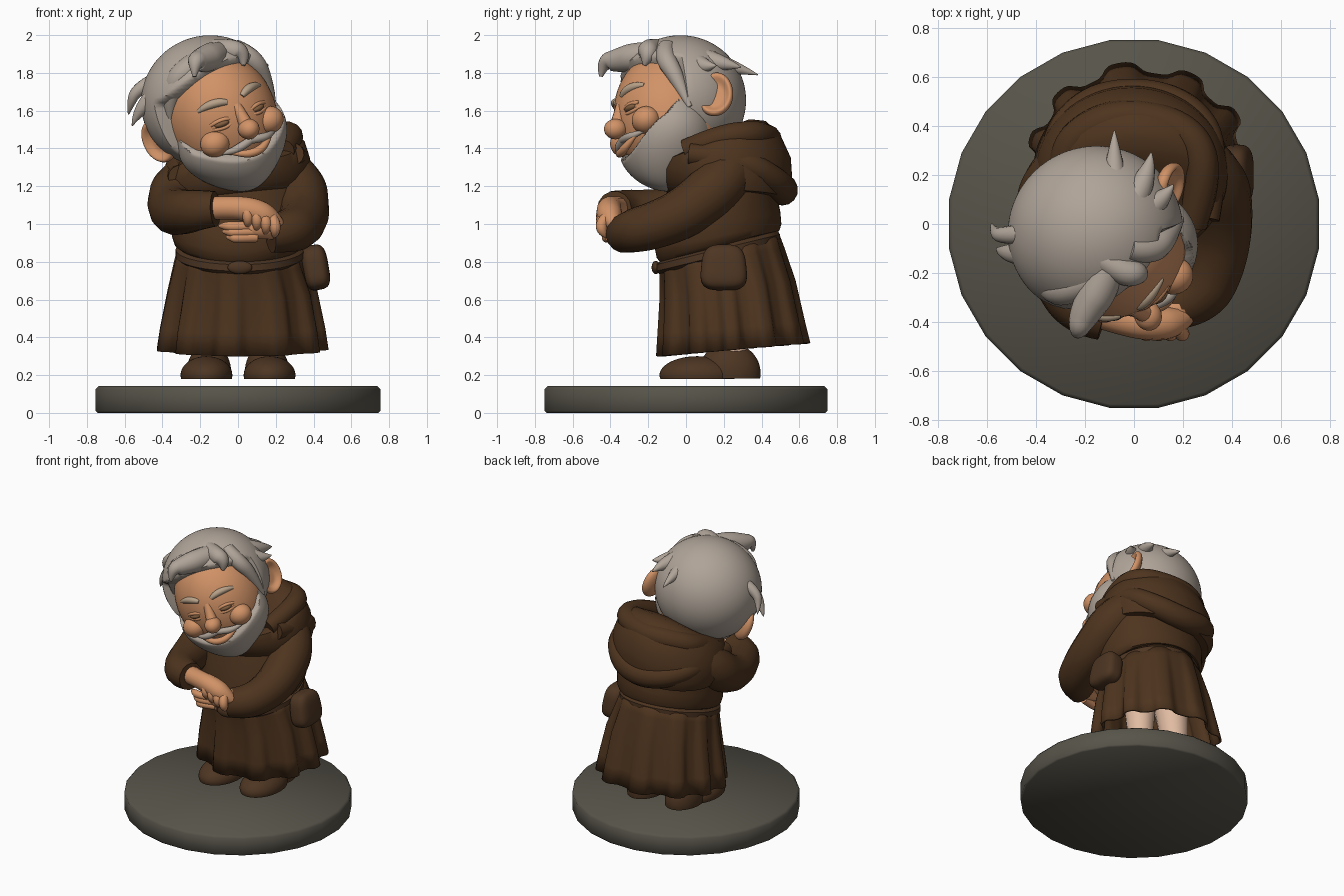
import bpy, bmesh, math
from mathutils import Vector, Matrix, Euler

def material(name, rgb):
    m = bpy.data.materials.new(name)
    m.diffuse_color = (*rgb, 1)
    return m

BROWN = material("brown cloth", (0.075, 0.034, 0.013))
LEATHER = material("brown leather", (0.075, 0.036, 0.016))
SKIN = material("skin", (0.64, 0.29, 0.135))
PALE = material("pale skin", (0.75, 0.5, 0.36))
HAIR = material("grey hair", (0.43, 0.37, 0.315))
BROW = material("eyebrow grey", (0.48, 0.36, 0.25))
EYE = material("eye brown", (0.22, 0.11, 0.05))
STONE = material("stone", (0.095, 0.088, 0.068))

# Head frame: turned and tilted towards +x
HEAD = (Matrix.Translation((-0.12, -0.04, 1.6)) @ Matrix.Rotation(math.radians(22), 4, 'Z')
        @ Matrix.Rotation(math.radians(-22), 4, 'Y'))
WORLD = Matrix.Identity(4)

def put(name, me, mat, angle=50):
    me.materials.clear()
    me.materials.append(mat)
    me.shade_smooth()
    me.set_sharp_from_angle(angle=math.radians(angle))
    ob = bpy.data.objects.new(name, me)
    bpy.context.collection.objects.link(ob)
    return ob

def from_bm(name, bm, mat, angle=50):
    me = bpy.data.meshes.new(name)
    bm.to_mesh(me)
    bm.free()
    return put(name, me, mat, angle)

def ellipsoid(name, loc, rad, mat, frame=WORLD, rot=(0, 0, 0), shape=None, seg=48):
    bm = bmesh.new()
    bmesh.ops.create_uvsphere(bm, u_segments=seg, v_segments=seg * 2 // 3, radius=1)
    r = Euler([math.radians(a) for a in rot]).to_matrix()
    for v in bm.verts:
        u = shape(v.co.copy()) if shape else v.co
        v.co = frame @ (Vector(loc) + r @ Vector([a * b for a, b in zip(u, rad)]))
    return from_bm(name, bm, mat)

def tube(name, pts, mat, frame=WORLD):
    """Round tube through points (x, y, z, radius)."""
    cu = bpy.data.curves.new(name, 'CURVE')
    cu.dimensions = '3D'
    cu.bevel_depth = 1
    cu.bevel_resolution = 5
    cu.use_fill_caps = True
    sp = cu.splines.new('NURBS')
    sp.points.add(len(pts) - 1)
    for p, q in zip(sp.points, pts):
        p.co = (*(frame @ Vector(q[:3])), 1)
        p.radius = q[3]
    sp.order_u = 3
    sp.use_endpoint_u = True
    sp.resolution_u = 8
    tmp = bpy.data.objects.new(name + "_path", cu)
    me = bpy.data.meshes.new_from_object(tmp)
    bpy.data.objects.remove(tmp)
    return put(name, me, mat)

def loft(name, rings, mat, n=64, folds=0, slope=0, caps=True, turn=0):
    """Stack of ellipses (cx, cy, rx, ry, z front, z back[, fold depth])."""
    bm = bmesh.new()
    loops = []
    for cx, cy, rx, ry, zf, zb, *amp in rings:
        loop = []
        for i in range(n):
            a = math.tau * (i + turn) / n
            k = 1 + (amp[0] if amp else 0) * math.tanh(1.8 * math.cos(folds * a + 0.9 * math.sin(2 * a)))
            x, s = rx * k * math.cos(a), math.sin(a)
            loop.append(bm.verts.new((cx + x, cy + ry * k * s, (zf + zb) / 2 + (zb - zf) / 2 * s + slope * x)))
        loops.append(loop)
    for lo, hi in zip(loops, loops[1:]):
        for i in range(n):
            j = (i + 1) % n
            bm.faces.new((lo[i], lo[j], hi[j], hi[i]))
    if caps:
        bm.faces.new(loops[0][::-1])
        bm.faces.new(loops[-1])
    return from_bm(name, bm, mat)

def step(t):
    t = max(0, min(1, t))
    return t * t * (3 - 2 * t)

# Round base
loft("base", [(0, 0, .75, .745, 0, 0), (0, 0, .76, .755, .01, .01), (0, 0, .76, .755, .125, .125),
              (0, 0, .745, .74, .142, .142)], STONE, n=24, turn=.5)

# Shoes and legs
def flat_sole(z0):
    return lambda u: Vector((u.x, u.y, max(u.z, z0)))
for s, side in ((-1, "left"), (1, "right")):
    x = s * .167
    ellipsoid(side + "_shoe_toe", (x, .06, .20), (.137, .2, .10), LEATHER, shape=flat_sole(-.2))
    ellipsoid(side + "_shoe_heel", (x * .92, .23, .21), (.118, .165, .16), LEATHER, shape=flat_sole(-.18))
    tube(side + "_leg", [(x * .9, .25, .28, .08), (x * .9, .24, .45, .095), (x * .8, .22, .7, .12)], PALE)

# Pleated skirt of the robe
skirt = loft("robe_skirt", [(.02, .25, .435, .39, .30, .37, .06), (.02, .24, .42, .375, .42, .48, .055),
                            (.02, .22, .385, .35, .6, .7, .04), (.01, .19, .345, .325, .73, .88, .02),
                            (.01, .17, .325, .315, .79, .97, .005)], BROWN, n=156, folds=11, caps=False)
mod = skirt.modifiers.new("thickness", 'SOLIDIFY')
mod.thickness = .015

# Upper robe, belt and buckle
loft("robe_body", [(.01, .17, .31, .3, .79, .96), (.01, .17, .345, .325, .82, .965), (.01, .17, .36, .335, .87, 1.0),
                   (.01, .17, .365, .33, .95, 1.06), (.01, .18, .365, .3, 1.08, 1.16), (0, .19, .35, .28, 1.2, 1.28),
                   (0, .19, .3, .24, 1.32, 1.4), (0, .19, .2, .18, 1.38, 1.45)], BROWN)
loft("belt", [(.01, .17, .32, .31, .735, .90), (.01, .17, .34, .328, .75, .91), (.01, .17, .34, .328, .785, .945),
              (.01, .17, .32, .31, .8, .96)], LEATHER)
ellipsoid("buckle", (0.01, -.16, .77), (.065, .022, .035), LEATHER)

# Belt pouch
def boxy(u):
    p = [math.copysign(abs(c) ** .6, c) for c in u]
    return Vector((p[0], p[1] * (1 - .1 * p[2]), p[2]))
ellipsoid("pouch", (.41, .2, .77), (.07, .12, .12), LEATHER, rot=(0, -10, 0), shape=boxy)

# Cowl with the hood hanging behind
loft("cowl", [(0, .24, .28, .25, 1.12, 1.13), (0, .23, .37, .31, 1.14, 1.13), (-.01, .22, .4, .345, 1.2, 1.2),
              (-.01, .20, .39, .355, 1.26, 1.35), (-.01, .18, .365, .325, 1.31, 1.46),
              (-.01, .165, .32, .26, 1.32, 1.54), (-.02, .15, .28, .2, 1.3, 1.55),
              (-.03, .12, .23, .15, 1.27, 1.52)], BROWN, slope=.12)
tube("hood_lower_fold", [(-.31, .0, 1.25, .06), (-.34, .3, 1.26, .07), (-.2, .49, 1.2, .075), (.02, .52, 1.17, .085),
                         (.22, .47, 1.23, .075), (.33, .3, 1.34, .07), (.29, .02, 1.37, .06)], BROWN)
tube("hood_upper_fold", [(-.26, .02, 1.3, .06), (-.31, .28, 1.38, .07), (-.15, .42, 1.44, .075), (.05, .44, 1.45, .075),
                         (.25, .36, 1.48, .07), (.29, .18, 1.46, .07), (.24, .0, 1.39, .06)], BROWN)

# Sleeves folded over the belly
tube("left_sleeve", [(-.22, .26, 1.28, .12), (-.32, .18, 1.2, .15), (-.355, .0, 1.07, .13),
                     (-.3, -.22, 1.06, .12), (-.22, -.35, 1.075, .11), (-.12, -.38, 1.08, .095)], BROWN)
tube("right_sleeve", [(.22, .27, 1.32, .12), (.32, .2, 1.22, .15), (.355, .0, 1.06, .135),
                      (.33, -.17, .99, .125), (.27, -.3, .96, .115), (.17, -.33, .945, .1)], BROWN)

# Clasped hands
tube("left_hand", [(-.2, -.34, 1.08, .065), (-.05, -.395, 1.09, .06), (.08, -.41, 1.075, .068),
                   (.17, -.40, 1.03, .065), (.24, -.37, .98, .02)], SKIN)
tube("right_hand", [(.3, -.25, .97, .07), (.18, -.36, .99, .07), (.08, -.39, .975, .06), (0, -.39, .975, .02)], SKIN)
for i in range(4):
    x, z = .03 + .048 * i, 1.095 - .018 * i
    tube(f"left_finger_{i}", [(x, -.41, z, .03), (x + .02, -.45, z - .03, .031), (x + .025, -.445, z - .085, .028),
                              (x + .015, -.42, z - .11, .008)], SKIN)
for i in range(3):
    z = .99 - .03 * i
    tube(f"right_finger_{i}", [(.1, -.40, z, .027), (-.01, -.425, z - .005, .027), (-.07 + .02 * i, -.41, z, .024),
                               (-.1 + .02 * i, -.39, z, .008)], SKIN)

# Face
ellipsoid("face", (0, -.05, -.03), (.295, .30, .35), SKIN, HEAD)
ellipsoid("nose", (0, -.375, -.105), (.056, .062, .054), SKIN, HEAD)
tube("nose_bridge", [(0, -.32, .03, .03), (0, -.345, -.03, .03), (0, -.365, -.09, .04)], SKIN, HEAD)
tube("lip", [(-.13, -.315, -.185, .008), (-.07, -.35, -.222, .02), (0, -.36, -.237, .024),
             (.07, -.35, -.222, .02), (.13, -.315, -.185, .008)], SKIN, HEAD)

# Hair cap, sunk under the face at the front
def hair_shape(u):
    x, y, z = -.01 + .36 * u.x, .02 + .35 * u.y, .06 + .345 * u.z
    f = step(min((-.07 - y) / .05, (.27 - .8 * x * x - z) / .04))
    return u * (1 - .25 * f)
ellipsoid("hair_cap", (-.01, .02, .06), (.36, .35, .345), HAIR, HEAD, shape=hair_shape, seg=112)

# Beard, sunk above the smile line and narrowing to the chin
def beard_shape(u):
    u = Vector((u.x * (1 - .35 * max(0, -u.z) ** 2), u.y, u.z))
    x, y, z = .305 * u.x, -.1 + .25 * u.y, -.15 + .3 * u.z
    return u * (1 - .35 * step((z + .268 - 1.7 * x * x - .9 * max(0, y + .2)) / .04))
ellipsoid("beard", (0, -.1, -.15), (.305, .25, .30), HAIR, HEAD, shape=beard_shape, seg=112)

# Mirrored facial parts
def ear_shape(s):
    def f(u):
        d = step(1.25 - 1.4 * (u.y ** 2 + u.z ** 2))
        return Vector((u.x * (1 - 1.1 * d) if u.x * s > 0 else u.x, u.y, u.z * (1 - .15 * (u.z < 0))))
    return f
for s, side in ((-1, "left"), (1, "right")):
    ellipsoid(side + "_ear", (s * .33, .08, -.05), (.05, .095, .13), SKIN, HEAD, rot=(-12, 0, -s * 32), shape=ear_shape(s))
    ellipsoid(side + "_cheek", (s * .165, -.265, -.12), (.08, .075, .072), SKIN, HEAD)
    ellipsoid(side + "_eye", (s * .11, -.318, -.03), (.042, .026, .018), EYE, HEAD, rot=(0, 0, s * 20), seg=24)
    tube(side + "_upper_lid", [(s * .06, -.332, -.02, .01), (s * .11, -.335, -.002, .016), (s * .165, -.29, -.02, .01)], SKIN, HEAD)
    tube(side + "_lower_lid", [(s * .06, -.332, -.045, .008), (s * .11, -.335, -.062, .013), (s * .165, -.29, -.045, .008)], SKIN, HEAD)
    tube(side + "_eyebrow", [(s * .045, -.33, .065, .014), (s * .11, -.315, .10, .034), (s * .19, -.255, .07, .01)], BROW, HEAD)
    tube(side + "_moustache", [(0, -.345, -.168, .02), (s * .06, -.345, -.18, .024), (s * .12, -.325, -.187, .018),
                               (s * .17, -.28, -.18, .006)], HAIR, HEAD)

# Loose locks of hair
locks = {
    "front_curl": [(-.06, -.05, 1.91, .06), (-.13, -.25, 1.89, .08), (-.2, -.36, 1.865, .065), (-.23, -.44, 1.86, .04),
                   (-.23, -.45, 1.78, .01)],
    "left_sweep": [(-.12, -.2, 1.9, .06), (-.27, -.28, 1.83, .07), (-.36, -.25, 1.7, .055), (-.36, -.2, 1.55, .02)],
    "crown_sweep": [(-.2, -.1, 1.93, .04), (-.05, -.2, 1.93, .06), (.03, -.2, 1.9, .05), (.03, -.22, 1.84, .01)],
    "right_sweep": [(-.02, -.1, 1.93, .05), (.07, -.12, 1.89, .055), (.14, -.05, 1.78, .045), (.19, .02, 1.62, .015)],
    "left_tuft": [(-.46, -.04, 1.75, .04), (-.54, -.05, 1.71, .035), (-.57, -.03, 1.63, .02), (-.58, .0, 1.58, .003)],
    "left_low_tuft": [(-.46, -.12, 1.66, .05), (-.53, -.12, 1.6, .035), (-.56, -.1, 1.52, .003)],
    "back_spike": [(-.08, .18, 1.85, .05), (-.08, .29, 1.82, .03), (-.08, .38, 1.79, .003)],
    "right_spike": [(.0, .1, 1.87, .06), (.06, .2, 1.85, .045), (.07, .29, 1.83, .003)],
    "right_tuft": [(.04, .05, 1.85, .06), (.12, .1, 1.83, .045), (.16, .16, 1.84, .003)],
}
for name, pts in locks.items():
    tube("hair_" + name, pts, HAIR)
